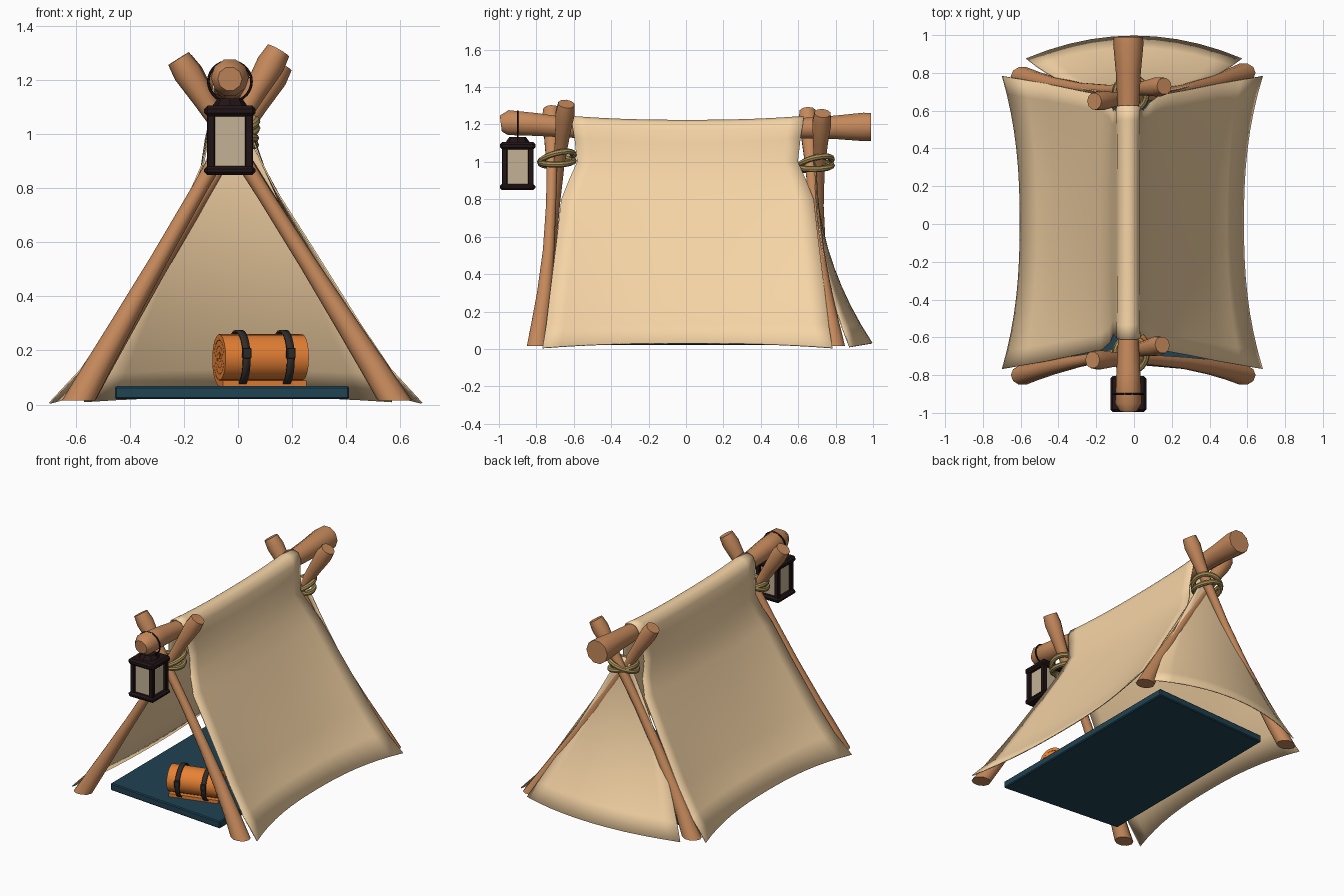
import bpy, bmesh, math
from mathutils import Vector, Matrix

if "Cube" in bpy.data.objects:
    bpy.data.objects.remove(bpy.data.objects["Cube"])

CX = -0.03  # ridge axis in x


def material(name, rgb):
    m = bpy.data.materials.new(name)
    m.diffuse_color = (*rgb, 1)
    m.use_nodes = True
    m.node_tree.nodes["Principled BSDF"].inputs["Base Color"].default_value = m.diffuse_color
    return m


CANVAS = material("canvas", (0.92, 0.66, 0.38))
WOOD = material("wood", (0.56, 0.25, 0.105))
TEAL = material("teal", (0.014, 0.055, 0.085))
ORANGE = material("orange", (0.8, 0.22, 0.035))
ROPE = material("rope", (0.4, 0.29, 0.1))
IRON = material("iron", (0.015, 0.007, 0.008))
GLASS = material("glass", (0.55, 0.44, 0.3))
STRAP = material("strap", (0.03, 0.026, 0.023))


def finish(name, bm, mat, angle=40, thick=0):
    bmesh.ops.recalc_face_normals(bm, faces=bm.faces)
    me = bpy.data.meshes.new(name)
    bm.to_mesh(me)
    bm.free()
    ob = bpy.data.objects.new(name, me)
    bpy.context.collection.objects.link(ob)
    me.materials.append(mat)
    if thick:
        s = ob.modifiers.new("thickness", 'SOLIDIFY')
        s.thickness = thick
        s.offset = 0
    bpy.ops.object.select_all(action='DESELECT')
    ob.select_set(True)
    bpy.context.view_layer.objects.active = ob
    bpy.ops.object.shade_smooth_by_angle(angle=math.radians(angle))
    return ob


def tube(bm, path, radii, sides=10, closed=False, ref=(0, 0, 1)):
    path = [Vector(p) for p in path]
    n = len(path)
    rings = []
    for i, p in enumerate(path):
        a = path[(i - 1) % n] if closed or i else p
        b = path[(i + 1) % n] if closed or i < n - 1 else p
        t = (b - a).normalized()
        u = t.cross(Vector(ref)).normalized()
        v = t.cross(u)
        rings.append([bm.verts.new(p + radii[i] * (math.cos(k) * u + math.sin(k) * v))
                      for k in (2 * math.pi * j / sides for j in range(sides))])
    for i in range(n if closed else n - 1):
        r, s = rings[i], rings[(i + 1) % n]
        for j in range(sides):
            k = (j + 1) % sides
            bm.faces.new((r[j], r[k], s[k], s[j]))
    if not closed:
        bm.faces.new(rings[0])
        bm.faces.new(rings[-1])
    return rings


def grid(bm, rows):
    vs = [[bm.verts.new(p) for p in r] for r in rows]
    for a, b in zip(vs, vs[1:]):
        for j in range(len(a) - 1):
            bm.faces.new((a[j], a[j + 1], b[j + 1], b[j]))
    return vs


def box(name, c, size, mat, bevel=0.0):
    bm = bmesh.new()
    bmesh.ops.create_cube(bm, size=1)
    bmesh.ops.scale(bm, vec=size, verts=bm.verts)
    bmesh.ops.translate(bm, vec=c, verts=bm.verts)
    if bevel:
        bmesh.ops.bevel(bm, geom=bm.edges[:], offset=bevel, segments=1, affect='EDGES')
    return finish(name, bm, mat, 25)


# leaning poles: flat-cut foot kicked outward, thin middle, flared top
def pole(name, foot, top, mid_y):
    (fx, fy), (tx, ty, tz) = foot, top
    pts, rad = [], []
    for t, r in ((0, .054), (.1, .048), (.22, .041), (.4, .032), (.6, .028),
                 (.76, .03), (.88, .042), (.96, .053), (1, .045)):
        bend = mid_y + (fy - mid_y) * (1 - t) ** 2.6 + (ty - mid_y) * t ** 2.5
        pts.append((fx + (tx - fx) * t, bend, .015 + (tz - .015) * t))
        rad.append(r)
    bm = bmesh.new()
    rings = tube(bm, pts, rad, ref=(0, 1, 0))
    for v in rings[0]:  # slide the foot ring along the pole onto the ground
        v.co.x -= (v.co.z - .015) * (tx - fx) / tz
        v.co.z = .015
    finish(name, bm, WOOD)


pole("front_left_pole", (-.59, -.80), (.15, -.64, 1.31), -.71)
pole("front_right_pole", (.58, -.80), (-.22, -.72, 1.28), -.71)
pole("back_left_pole", (-.59, .78), (.16, .73, 1.26), .69)
pole("back_right_pole", (.58, .80), (-.21, .65, 1.27), .68)

# ridge pole
bm = bmesh.new()
ridge = ((-.99, .045, 1.205), (-.95, .07, 1.21), (-.8, .064, 1.2), (-.6, .054, 1.18), (0, .045, 1.165),
         (.6, .056, 1.18), (.8, .066, 1.185), (.95, .08, 1.187), (.99, .078, 1.187))
tube(bm, [(CX, y, z) for y, r, z in ridge], [r for y, r, z in ridge])
finish("ridge_pole", bm, WOOD)

# main canvas: (end x, end z, mid x, mid z, half length), x measured from the ridge
PROFILE = ((0, 1.243, 0, 1.222, .62), (.037, 1.232, .035, 1.21, .62), (.06, 1.19, .055, 1.17, .615),
           (.063, 1.13, .063, 1.1, .605), (.078, 1.0, .09, .98, .59), (.115, .9, .125, .88, .635),
           (.165, .8, .17, .78, .675), (.305, .58, .285, .55, .70), (.48, .3, .43, .28, .735),
           (.595, .13, .52, .13, .755), (.71, .005, .61, .03, .775))
rows = []
section = [(p, -1) for p in PROFILE[:0:-1]] + [(p, 1) for p in PROFILE]
for i in range(17):
    v = i / 8 - 1
    w = abs(v) ** 2.4
    row = []
    for (ex, ez, mx, mz, L), s in section:
        # the left slope hangs a little steeper
        k = s if s > 0 or ez > .95 else -(.94 - .11 * ez)
        row.append((CX + k * (mx + (ex - mx) * w), v * L + .008, mz + (ez - mz) * w))
    rows.append(row)
bm = bmesh.new()
grid(bm, rows)
finish("tent_canvas", bm, CANVAS, 60, .006)

# back canvas panel, bulging outward at the hem
rows = []
for i in range(11):
    t = i / 10
    rows.append([((.03 + .54 * t) * s - .02 * (1 - t),
                  .69 + .185 * t ** 2.3 + .12 * t ** 2 * (1 - s * s),
                  1.04 - 1.03 * t + .02 * t * (1 - s * s))
                 for s in (k / 5 - 1 for k in range(11))])
bm = bmesh.new()
grid(bm, rows)
finish("back_canvas", bm, CANVAS, 60, .006)

# rope lashings: two crossed coils per end
for name, cy, cz in (("front_lashing", -.69, 1.01), ("back_lashing", .69, .985)):
    bm = bmesh.new()
    for tilt, dz, sx, side in ((.022, .008, .085, .03), (.002, -.006, .08, -.018)):
        ang = [2 * math.pi * k / 24 for k in range(24)]
        tube(bm, [(CX + .012 + sx * math.cos(a), cy + .09 * math.sin(a),
                   cz + dz + tilt * math.sin(a) + side * math.cos(a)) for a in ang],
             [.016] * 24, 8, True)
    finish(name, bm, ROPE)

# ground mat, lying slightly askew
mat_ob = box("ground_mat", (-.022, -.04, .044), (.866, 1.48, .048), TEAL, .006)
for v in mat_ob.data.vertices:
    if v.co.x < 0 and v.co.y < 0:
        v.co.y += .075
    elif v.co.x > 0 and v.co.y > 0:
        v.co.y += .045

# rolled blanket: spiral strip, built along x around the origin and then turned
TURN = Matrix.Translation((.085, -.57, .17)) @ Matrix.Rotation(math.radians(16), 4, 'Z')
N = 72
line = []
for k in range(N + 1):
    f = k / N
    a = -math.pi / 2 + (1 - f) * 3.5 * 2 * math.pi
    r = .012 + .079 * f
    line.append(Vector((0, r * math.cos(a), r * math.sin(a))))
line += [line[-1] + Vector((0, -d, 0)) for d in (.025, .05)]
outer, inner = [], []
for i, p in enumerate(line):
    t = (line[min(i + 1, len(line) - 1)] - line[max(i - 1, 0)]).normalized()
    nrm = Vector((0, -t.z, t.y)) * .0105
    outer.append(p + nrm)
    inner.append(p - nrm)
loop = outer + inner[::-1]
loop.append(loop[0])
bm = bmesh.new()
ends = grid(bm, [[(x, p.y, p.z) for p in loop] for x in (-.16, .16)])
M = len(line)
for e in ends:
    for i in range(M - 1):
        bm.faces.new((e[i], e[i + 1], e[2 * M - 2 - i], e[2 * M - 1 - i]))
bmesh.ops.remove_doubles(bm, verts=bm.verts, dist=.0005)
finish("bedroll", bm, ORANGE).data.transform(TURN)

# bedroll straps with buckles
for side, x in (("left", -.085), ("right", .085)):
    bm = bmesh.new()
    ring = [2 * math.pi * k / 24 for k in range(25)]
    grid(bm, [[(x + dx, .105 * math.cos(a), .102 * math.sin(a)) for a in ring]
              for dx in (-.014, .014)])
    bmesh.ops.remove_doubles(bm, verts=bm.verts, dist=.0005)
    finish(side + "_strap", bm, STRAP, 40, .008).data.transform(TURN)
    buckle = box(side + "_buckle", (x, -.106, .02), (.034, .014, .04), STRAP, .003)
    buckle.data.transform(TURN)

# hanging lantern
LY = -.9
box("lantern_base", (CX, LY, .866), (.19, .19, .034), IRON, .012)
box("lantern_top", (CX, LY, 1.086), (.19, .19, .04), IRON, .012)
box("lantern_glass", (CX, LY, .975), (.135, .135, .2), GLASS)
for i, (sx, sy) in enumerate(((-1, -1), (1, -1), (1, 1), (-1, 1))):
    box(f"lantern_post_{i + 1}", (CX + sx * .07, LY + sy * .07, .975),
        (.03, .03, .2), IRON, .004)
bm = bmesh.new()
bmesh.ops.create_cone(bm, cap_ends=True, segments=8, radius1=.07, radius2=.045, depth=.035)
bmesh.ops.translate(bm, vec=(CX, LY, 1.115), verts=bm.verts)
finish("lantern_roof", bm, IRON, 20)
bm = bmesh.new()
tube(bm, [(CX + .08 * math.cos(a), LY, 1.195 + .076 * math.sin(a))
          for a in (2 * math.pi * k / 28 for k in range(28))], [.005] * 28, 6, True, (0, 1, 0))
finish("lantern_ring", bm, IRON)
